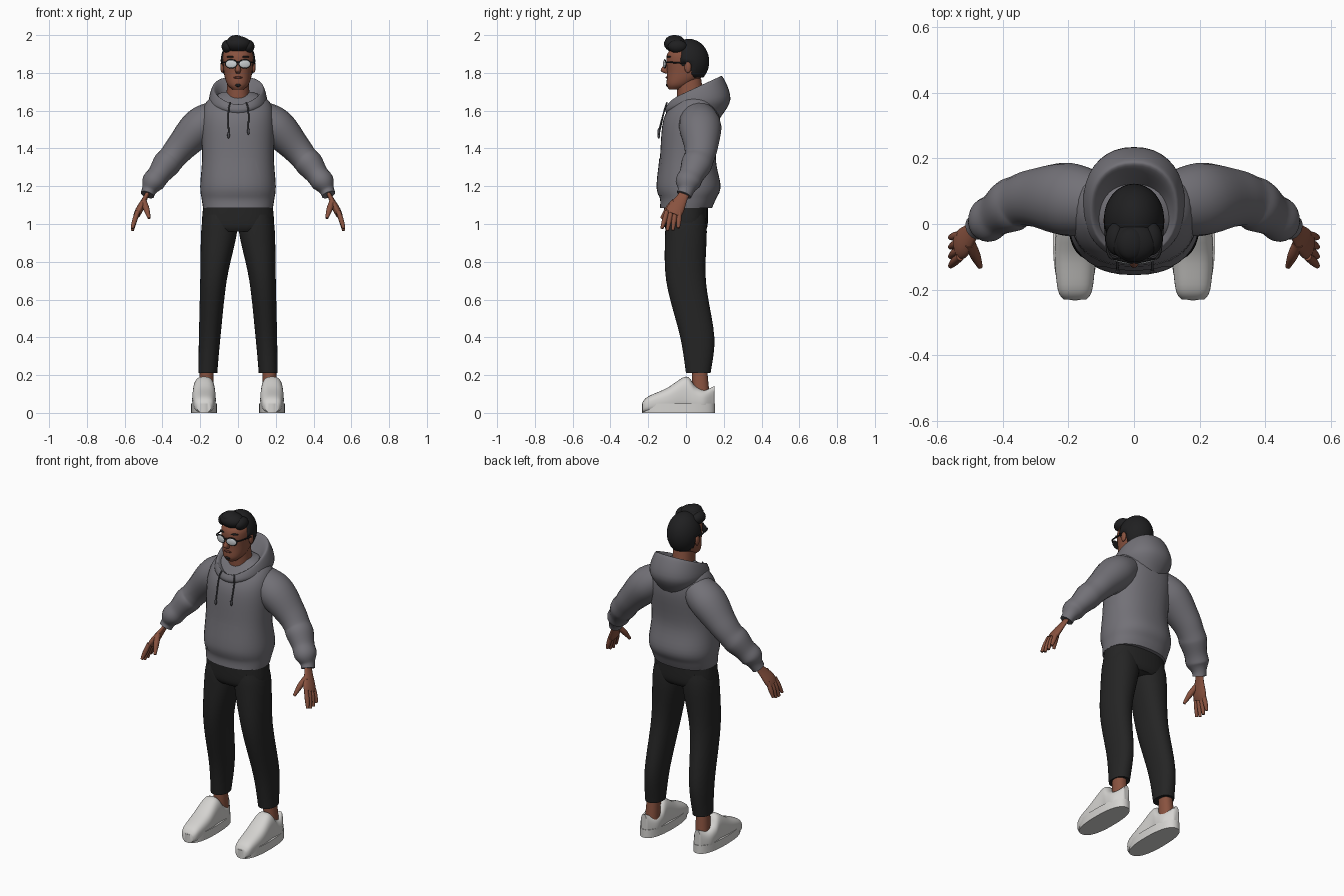
import bpy
import bmesh
from math import sin, cos, pi, sqrt, copysign
from mathutils import Vector, Matrix

cube = bpy.data.objects.get("Cube")
if cube:
    bpy.data.objects.remove(cube, do_unlink=True)


def material(name, red, green, blue):
    mat = bpy.data.materials.new(name)
    mat.use_nodes = True
    mat.diffuse_color = (red, green, blue, 1)
    shader = mat.node_tree.nodes["Principled BSDF"]
    shader.inputs["Base Color"].default_value = mat.diffuse_color
    return mat


GREY = material("hoodie grey", .17, .165, .185)
CORD = material("cord grey", .07, .07, .08)
BLACK = material("trouser black", .018, .018, .018)
HAIR = material("hair black", .014, .014, .015)
SKIN = material("skin brown", .25, .085, .05)
LIP = material("lip brown", .13, .04, .03)
WHITE = material("shoe white", .66, .65, .63)
LENS = material("lens pale", .6, .63, .65)

X, Y, Z = Vector((1, 0, 0)), Vector((0, 1, 0)), Vector((0, 0, 1))


def finish(name, bm, mat, mirror=False):
    """Turn a bmesh into a smooth object with crisp corners, mirrored if asked."""
    bmesh.ops.recalc_face_normals(bm, faces=bm.faces)
    mesh = bpy.data.meshes.new(name)
    bm.to_mesh(mesh)
    bm.free()
    mesh.materials.append(mat)
    mesh.shade_smooth()
    mesh.set_sharp_from_angle(angle=pi / 3)
    obj = bpy.data.objects.new(name, mesh)
    bpy.context.collection.objects.link(obj)
    if mirror:
        obj.modifiers.new("Mirror", "MIRROR").use_mirror_merge = False
    return obj


def spline(rows, steps=5):
    """Smooth curve through every key row."""
    rows = [Vector(row) for row in rows]
    padded = [rows[0]] + rows + [rows[-1]]
    result = []
    for before, start, end, after in zip(padded, padded[1:], padded[2:], padded[3:]):
        leave, arrive = (end - before) / 2, (after - start) / 2
        for step in range(steps):
            t = step / steps
            bend = leave * (1 - t) - arrive * t
            ease = t * t * (3 - 2 * t)
            result.append(start.lerp(end, ease) + bend * t * (1 - t))
    return result + [rows[-1]]


def outline(sides, power):
    """Unit circle, squared off as the power grows."""
    angles = [2 * pi * i / sides for i in range(sides)]
    return [[copysign(abs(f) ** (2 / power), f) for f in (cos(a), sin(a))] for a in angles]


def skin(name, rings, mat, mirror=False):
    """Bridge rings of points and cap both ends."""
    bm = bmesh.new()
    loops = [[bm.verts.new(point) for point in ring] for ring in rings]
    for low, high in zip(loops, loops[1:]):
        for i in range(len(low)):
            bm.faces.new((low[i - 1], low[i], high[i], high[i - 1]))
    bm.faces.new(loops[0])
    bm.faces.new(loops[-1])
    return finish(name, bm, mat, mirror)


def loft(name, rows, mat, mirror=False, axes=(X, Y), power=2.2):
    """Rows hold x, y, z and the radius along each axis."""
    u, v = axes
    rings = [[Vector(row[:3]) + u * c * row[3] + v * s * row[4] for c, s in outline(36, power)]
             for row in spline(rows)]
    return skin(name, rings, mat, mirror)


def limb(name, rows, mat, flat=1, mirror=True):
    """Tube along a path of x, y, z and radius; flat thins it across y."""
    path = spline(rows)
    rings = []
    for i, row in enumerate(path):
        centre = Vector(row[:3])
        ahead, behind = path[min(i + 1, len(path) - 1)], path[max(i - 1, 0)]
        along = Vector((ahead - behind)[:3]).normalized()
        u = (Y - along * along.y).normalized()
        v = along.cross(u) * flat
        rings.append([centre + (u * c + v * s) * row[3] for c, s in outline(20, 2)])
    return skin(name, rings, mat, mirror)


def ball(name, centre, radii, mat, mirror=False, turn=0, axis="Z"):
    bm = bmesh.new()
    bmesh.ops.create_uvsphere(bm, u_segments=32, v_segments=20, radius=1)
    place = Matrix.Translation(centre) @ Matrix.Rotation(turn, 4, axis)
    bm.transform(place @ Matrix.Diagonal((*radii, 1)))
    return finish(name, bm, mat, mirror)


# Trousers
loft("trouser_hips", [(0, 0, 1.13, .18, .115), (0, 0, 1, .19, .115), (0, 0, .96, .16, .1)],
     BLACK, power=2.4)
loft("trouser_legs", [(.1, 0, 1.05, .08, .1), (.1, 0, .96, .095, .11), (.13, 0, .7, .07, .105),
                      (.15, .06, .4, .057, .09), (.16, .065, .21, .05, .065)], BLACK, True)

# Ankles and shoes: the plan tapers at toe and heel, and towards the collar
loft("ankles", [(.165, .07, .25, .035, .04), (.17, .08, .09, .04, .045)], SKIN, True)
shoe = []
for y, top in ((-.23, .055), (-.2, .085), (-.1, .13), (0, .19), (.05, .14), (.1, .12), (.15, .14)):
    taper = sqrt(1 - (abs(y + .045) / .2) ** 4)
    shoe.append((.18, y, top / 2 + .002, .072 * (1 - top) * taper, top / 2))
loft("shoe_uppers", shoe, WHITE, True, axes=(X, Z), power=2.7)
loft("shoe_soles", [(.18, -.04, z, .068, .194) for z in (0, .05)], WHITE, True, power=2.4)

# Hoodie body
loft("hoodie_body", [(0, 0, 1.085, .185, .138), (0, .01, 1.13, .192, .147),
                     (0, .015, 1.2, .2, .168), (0, .01, 1.35, .19, .148),
                     (0, .03, 1.55, .192, .15), (0, .05, 1.65, .165, .11),
                     (0, .05, 1.7, .08, .06)], GREY, power=2.3)

# Front pocket wrapped onto the body
bm = bmesh.new()
bmesh.ops.create_grid(bm, x_segments=16, y_segments=12, size=1)
for vert in bm.verts:
    across, up, _ = vert.co
    vert.co = (across * (.12 - .03 * max(0, up)), -.3, 1.25 + .1 * up)
wrap = finish("hoodie_pocket", bm, GREY).modifiers.new("Wrap", "SHRINKWRAP")
wrap.target = bpy.data.objects["hoodie_body"]
wrap.offset = .003
wrap.wrap_method = "PROJECT"
wrap.use_project_y = True

# Sleeves puff out above each cuff
limb("sleeves", [(.1, .06, 1.58, .09), (.2, .075, 1.515, .112), (.3, .08, 1.41, .09),
                 (.35, .07, 1.35, .08), (.38, .055, 1.315, .082), (.42, .03, 1.26, .067),
                 (.45, .01, 1.22, .067), (.47, 0, 1.18, .044), (.48, -.01, 1.155, .041)],
     GREY, flat=.9)

# Hood: inner wall, rolled rim and hanging pouch; rows hold width, front, back and their heights
hood = []
for width, front, back, low, high in spline([
        (.08, -.05, .11, 1.62, 1.67), (.12, -.09, .17, 1.65, 1.77), (.14, -.1, .2, 1.65, 1.77),
        (.155, -.11, .235, 1.62, 1.66), (.12, -.09, .18, 1.59, 1.56)]):
    ring = []
    for c, s in outline(36, 2.2):
        rise = (1 + s) / 2
        notch = .02 * max(0, -s) ** 6
        ring.append((width * c, front + (back - front) * rise, low + (high - low) * rise - notch))
    hood.append(ring)
skin("hood", hood, GREY)

# Drawstrings with tips
for x, end in ((-.05, 1.48), (.055, 1.5)):
    limb("drawstring", [(x * .8, -.1, 1.645, .004), (x, -.115, 1.6, .004), (x, -.142, end, .004)],
         CORD, mirror=False)
    ball("drawstring_tip", (x, -.144, end - .01), (.007, .007, .018), CORD)

# Hands, with fingers fanned from front to back
limb("palms", [(.47, 0, 1.18, .028), (.49, -.02, 1.14, .03), (.52, -.055, 1.08, .046),
               (.535, -.07, 1.05, .042)], SKIN, flat=.42)
for i, finger in enumerate(("index", "middle", "ring", "little")):
    base, tip = -.1 + .022 * i, -.128 + .029 * i
    limb(finger + "_fingers", [(.53, base, 1.07, .012), (.547, (base + tip) / 2, 1.02, .013),
                               (.56, tip, .96 + .012 * abs(i - 1.4), .008)], SKIN)
limb("thumbs", [(.5, -.06, 1.12, .016), (.485, -.095, 1.08, .016), (.47, -.13, 1.03, .008)], SKIN)

# Neck, head and face
loft("neck", [(0, .03, 1.6, .066, .075), (0, .015, 1.77, .056, .065)], SKIN)
loft("head", [(0, -.055, 1.712, .03, .035), (0, -.035, 1.74, .057, .067), (0, 0, 1.8, .074, .1),
              (0, 0, 1.9, .08, .1), (0, .01, 1.95, .04, .05)], SKIN)
loft("nose", [(0, -.095, 1.86, .008, .008), (0, -.11, 1.815, .015, .024),
              (0, -.1, 1.797, .01, .01)], SKIN)
ball("ears", (.083, .01, 1.83), (.01, .018, .03), SKIN, True)
ball("lips", (0, -.1, 1.775), (.024, .008, .006), LIP)
ball("goatee", (0, -.095, 1.735), (.016, .012, .009), HAIR)
ball("eyebrows", (.038, -.09, 1.885), (.024, .011, .005), HAIR, True, turn=.2)

# Hair: a cap tucked into the head below the hairline, plus a swept quiff
middle = Vector((0, .015, 1.86))
cap = ball("hair_cap", middle, (.092, .108, .12), HAIR)
for vert in cap.data.vertices:
    hairline = 1.915 if vert.co.y < -.035 else 1.85 if vert.co.y < .03 else 1.765
    if vert.co.z < hairline:
        vert.co = middle.lerp(vert.co, .72)
ball("sideburns", (.077, -.015, 1.87), (.008, .014, .035), HAIR, True)
ball("quiff", (0, -.055, 1.95), (.07, .062, .044), HAIR, turn=-.15, axis="X")
ball("quiff_crest", (-.01, -.06, 1.97), (.045, .05, .03), HAIR)
ball("quiff_sides", (.054, -.045, 1.94), (.033, .05, .035), HAIR, True)

# Glasses
ball("glasses_rims", (.036, -.112, 1.848), (.034, .005, .025), HAIR, True, turn=.22)
ball("glasses_lenses", (.036, -.115, 1.847), (.029, .005, .02), LENS, True, turn=.22)
ball("glasses_bridge", (0, -.114, 1.856), (.012, .005, .004), HAIR)
limb("glasses_arms", [(.066, -.106, 1.856, .004), (.08, -.085, 1.856, .004),
                      (.088, 0, 1.85, .004)], HAIR)
